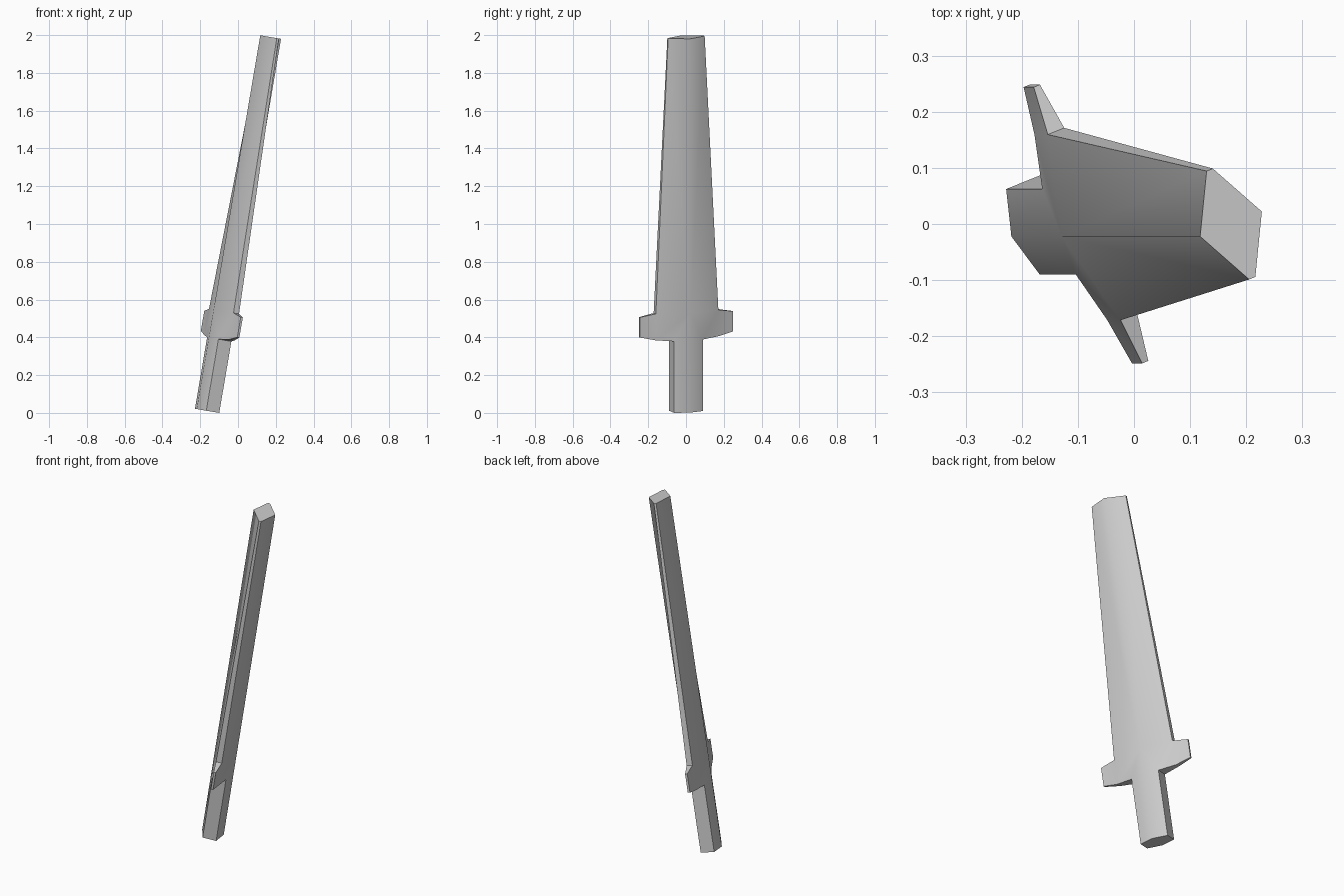
import bpy, bmesh, math
from mathutils import Matrix

if "Cube" in bpy.data.objects:
    bpy.data.objects.remove(bpy.data.objects["Cube"])

# Half silhouette, bottom to top: (half thickness, half width, height)
outline = [
    (0.060, 0.000, 0.000),   # handle base centre
    (0.0375, 0.082, 0.000),  # handle base corner
    (0.0375, 0.082, 0.384),  # handle meets guard
    (0.016, 0.178, 0.392),   # guard underside
    (0.006, 0.265, 0.411),   # guard tip, lower
    (0.006, 0.265, 0.519),   # guard tip, upper
    (0.016, 0.178, 0.534),   # blade root
    (0.006, 0.104, 2.007),   # blade end corner
    (0.060, 0.000, 2.007),   # blade end centre
    (0.060, 0.000, 0.534),   # ridge at blade root
    (0.060, 0.000, 0.384),   # ridge at guard
]
# Panels on one face: handle, guard body, guard wing, blade
panels = [(0, 1, 2, 10), (10, 2, 3, 6, 9), (3, 4, 5, 6), (9, 6, 7, 8)]

bm = bmesh.new()
for side in (1, -1):
    front = [bm.verts.new((t, side * w, h)) for t, w, h in outline]
    back = [bm.verts.new((-t, side * w, h)) for t, w, h in outline]
    for p in panels:
        bm.faces.new([front[i] for i in p])
        bm.faces.new([back[i] for i in p])
    # rim and end caps
    for i in range(8):
        bm.faces.new((front[i], front[i + 1], back[i + 1], back[i]))
bmesh.ops.remove_doubles(bm, verts=bm.verts, dist=0.0005)
bmesh.ops.recalc_face_normals(bm, faces=bm.faces)

# Turn about its own axis, lean towards +x, and stand on the ground
bm.transform(Matrix.Rotation(math.radians(9.65), 4, 'Y') @
             Matrix.Rotation(math.radians(21.7), 4, 'Z'))
low = min(v.co.z for v in bm.verts)
xs = [v.co.x for v in bm.verts]
bm.transform(Matrix.Translation((-(min(xs) + max(xs)) / 2, 0, -low)))

mesh = bpy.data.meshes.new("sword")
bm.to_mesh(mesh)
bm.free()
sword = bpy.data.objects.new("sword", mesh)
bpy.context.collection.objects.link(sword)
bpy.context.view_layer.objects.active = sword
sword.select_set(True)
bpy.ops.object.shade_smooth_by_angle(angle=math.radians(59))
